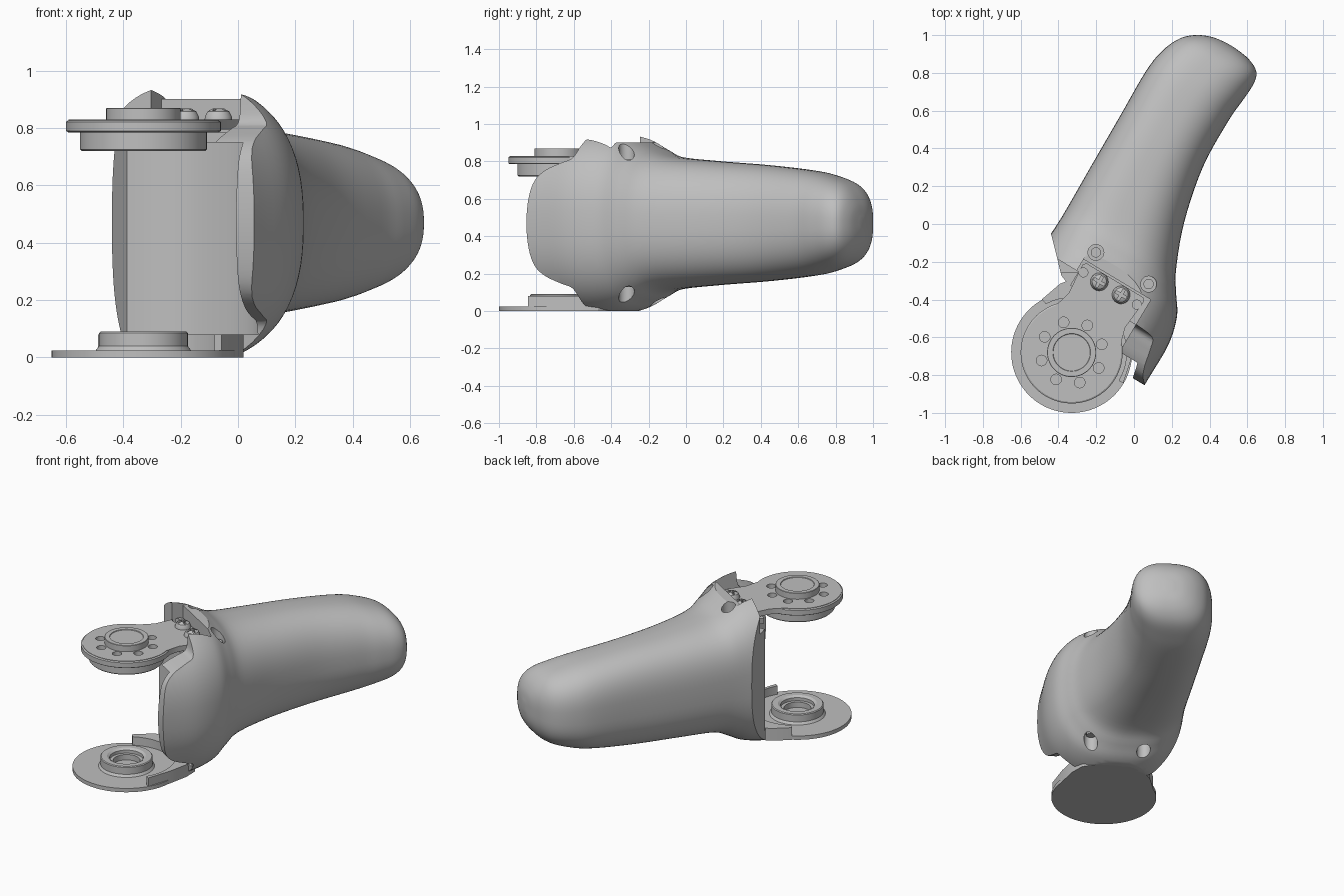
import bpy, bmesh
from math import sin, cos, pi, radians
from mathutils import Matrix, Vector

if "Cube" in bpy.data.objects:
    bpy.data.objects.remove(bpy.data.objects["Cube"])

grey = bpy.data.materials.new("satin_grey")
grey.use_nodes = True
grey.diffuse_color = (0.52, 0.52, 0.52, 1)
grey.node_tree.nodes["Principled BSDF"].inputs["Base Color"].default_value = grey.diffuse_color

# Working frame: origin on the hinge axis, u along the arm, v to its side
PLACE = Matrix.Translation((-0.33, -0.68, 0)) @ Matrix.Rotation(radians(59), 4, 'Z')
MID = 0.47
parts = []


def make(name, bm, keep=True):
    bmesh.ops.recalc_face_normals(bm, faces=bm.faces)
    me = bpy.data.meshes.new(name)
    bm.to_mesh(me)
    bm.free()
    me.materials.append(grey)
    ob = bpy.data.objects.new(name, me)
    bpy.context.collection.objects.link(ob)
    if keep:
        parts.append(ob)
    else:
        ob.hide_render = True
    return ob


def prism(name, pts, offset, keep=True):
    """Extrude a closed outline of 3D points by an offset."""
    bm = bmesh.new()
    f = bm.faces.new([bm.verts.new(p) for p in pts])
    g = bmesh.ops.extrude_face_region(bm, geom=[f])
    bmesh.ops.translate(bm, vec=offset, verts=[e for e in g["geom"] if isinstance(e, bmesh.types.BMVert)])
    return make(name, bm, keep)


def plan(name, uv, z0, z1, keep=True):
    return prism(name, [(u, -v, z0) for u, v in uv], (0, 0, z1 - z0), keep)


def block(name, u0, u1, v0, v1, z0, z1):
    return plan(name, [(u0, v0), (u1, v0), (u1, v1), (u0, v1)], z0, z1, False)


def lathe(name, profile, at=(0, 0), keep=True, n=64):
    """Spin a closed (radius, z) profile about a vertical axis."""
    bm = bmesh.new()
    vs = [bm.verts.new((at[0] + r, -at[1], z)) for r, z in profile]
    es = [bm.edges.new(p) for p in zip(vs, vs[1:] + vs[:1])]
    bmesh.ops.spin(bm, geom=vs + es, cent=(at[0], -at[1], 0), axis=(0, 0, 1), angle=2 * pi, steps=n)
    bmesh.ops.remove_doubles(bm, verts=bm.verts, dist=1e-5)
    return make(name, bm, keep)


def drum(name, r, z0, z1, at=(0, 0), keep=True, n=48):
    return plan(name, [(at[0] + r * cos(2 * pi * i / n), at[1] + r * sin(2 * pi * i / n))
                       for i in range(n)], z0, z1, keep)


def cut(ob, cutter):
    m = ob.modifiers.new("cut", 'BOOLEAN')
    m.operation, m.solver, m.object = 'DIFFERENCE', 'EXACT', cutter
    bpy.context.view_layer.update()
    with bpy.context.temp_override(object=ob, active_object=ob):
        bpy.ops.object.modifier_apply(modifier=m.name)
    bpy.data.objects.remove(cutter)


def spline(rows, steps):
    """Catmull-Rom through rows of numbers."""
    p = [Vector(r) for r in rows]
    p = [p[0]] + p + [p[-1]]
    out = []
    for a, b, c, d in zip(p, p[1:], p[2:], p[3:]):
        for k in range(steps):
            t = k / steps
            out.append(0.5 * (2 * b + (c - a) * t + (2 * a - 5 * b + 4 * c - d) * t * t
                              + (3 * b - a - 3 * c + d) * t ** 3))
    return out + [p[-1]]


# Arm shell: loft of rounded sections (u, v low, v high, half height)
stations = [(-.15, -.42, .42), (.1, -.43, .42), (.3, -.43, .418), (.45, -.42, .38),
            (.55, -.415, .315), (.66, -.415, .248), (.9, -.42, .155), (1.2, -.425, .09),
            (1.48, -.43, .08), (1.62, -.41, .09), (1.72, -.365, .093), (1.78, -.3, .07),
            (1.815, -.22, 0), (1.827, -.14, -.09)]
heights = [.49, .49, .495, .465, .41, .358, .332, .31, .28, .25, .215, .165, .1, .03]
bm = bmesh.new()
N = 72
rings = []
for u, lo, hi, h in spline([s + (z,) for s, z in zip(stations, heights)], 5):
    ring = []
    for i in range(N):
        c, s = cos(2 * pi * i / N), sin(2 * pi * i / N)
        e = 2 / (2.4 if c > 0 else 2.8)
        x = abs(c) ** e * (1 if c > 0 else -1)
        z = abs(s) ** e * (1 if s > 0 else -1)
        ring.append(bm.verts.new((u, -((lo + hi) / 2 + x * (hi - lo) / 2), MID + z * h)))
    rings.append(ring)
for a, b in zip(rings, rings[1:]):
    for i in range(N):
        j = (i + 1) % N
        bm.faces.new((a[i], a[j], b[j], b[i]))
bm.faces.new(rings[0])
bm.faces.new(rings[-1])
shell = make("arm_shell", bm)

# Flat underside, slanted open side and front edge
cut(shell, block("floor_cut", -1, 3, -1, 1, -.5, 0))
cut(shell, plan("side_cut", [(-.6, -.9), (.6, -.54), (.475, -.41), (.32, -.255), (.3, -.2),
                             (.3, .215), (-.6, .215)], -.2, 1.3, False))
cut(shell, block("upper_tab_cut", 0, .385, -.6, -.19, .75, 1.3))
# Side lobe outline
half = [(.31, .55), (.3, .42), (.285, .35), (.23, .325), (.14, .285), (.085, .23), (.06, .14)]
edge = spline(half + [(.05, 0)] + [(u, -z) for u, z in reversed(half)], 4)
outline = [(-.8, .55)] + [tuple(p) for p in edge] + [(-.8, -.55)]
cut(shell, prism("lobe_cut", [(u, -.1, MID + z) for u, z in outline], (0, -.8, 0), False))
# Curved motor cavity
wall = spline([(.33, -.265), (.38, -.18), (.41, -.07), (.41, .06), (.39, .19), (.33, .275),
               (.2, .305), (.06, .345), (-.2, .38)], 4)
cut(shell, plan("cavity_cut", [(-.6, -.6), (.2, -.6)] + [tuple(p) for p in wall]
                + [(-.6, .38)], .08, .75, False))
# Bracket recess with a level rear lip, then screw wells top and bottom
cut(shell, block("recess_cut", 0, .455, -.2, .215, .785, 1.3))
cut(shell, block("lip_cut", .4, .6, -.2, .215, .902, 1.3))
for v in (-.163, .163):
    for z0, z1 in ((.79, 1.2), (-.2, .15)):
        cut(shell, drum("well_cut", .042, z0, z1, (.52, v), False, 32))
    drum("well_screw_upper", .027, .78, .81, (.52, v), n=24)
    drum("well_screw_lower", .027, .13, .16, (.52, v), n=24)

# Lower bracket: thin disc, ring seat and raised shoulder
lathe("lower_disc", [(0, 0), (.32, 0), (.32, .025), (0, .025)], n=96)
lathe("bearing_seat", [(.1, .02), (.17, .02), (.155, .04), (.155, .085), (.15, .09),
                       (.115, .09), (.1, .08)])
lathe("bearing_lip", [(.08, .02), (.102, .02), (.102, .06), (.08, .06)])
shoulder = plan("lower_shoulder", [(.16, -.28), (.28, -.24), (.36, -.18), (.4, -.1), (.4, .1),
                                   (.36, .19), (.28, .24), (.16, .282), (0, .318), (0, .2)], 0, .08)
cut(shoulder, drum("shoulder_cut", .29, .025, .3, keep=False, n=96))

# Upper bracket: horn disc with a tapering tongue
arc = [(.262 * cos(radians(a)), .262 * sin(radians(a))) for a in range(50, 311, 5)]
tongue = [(.26, -.175), (.43, -.19), (.445, -.175), (.445, .175), (.43, .19), (.26, .175)]
plate = plan("upper_bracket", arc + tongue, .795, .83)
rim = lathe("horn_rim", [(0, .785), (.262, .785), (.27, .79), (.27, .822), (.262, .827), (0, .827)], n=96)
for i in range(8):
    a = radians(-1 + 45 * i)
    at = (.165 * cos(a), .165 * sin(a))
    for ob in (plate, rim):
        cut(ob, drum("horn_hole_cut", .028, .8, .9, at, False, 24))
for v in (-.165, .165):
    cut(plate, drum("tongue_hole_cut", .024, .75, .9, (.395, v), False, 24))
lathe("horn_hub", [(0, .72), (.216, .72), (.222, .726), (.222, .79), (0, .79)])
lathe("horn_boss", [(0, .82), (.13, .82), (.13, .868), (.128, .87), (.1, .87), (.098, .866), (0, .866)])

# Cross-slot screws
for v in (-.067, .067):
    screw = lathe("bracket_screw", [(0, .825), (.048, .825), (.047, .84), (.038, .858),
                                    (.02, .868), (0, .87)], (.396, v), n=32)
    for a, b in ((.032, .007), (.007, .032)):
        cut(screw, block("slot_cut", .396 - a, .396 + a, v - b, v + b, .85, .9))

# Put everything in place and smooth it
bpy.ops.object.select_all(action='DESELECT')
for ob in parts:
    ob.data.transform(PLACE)
    ob.select_set(True)
bpy.context.view_layer.objects.active = shell
bpy.ops.object.shade_smooth_by_angle(angle=radians(30))
